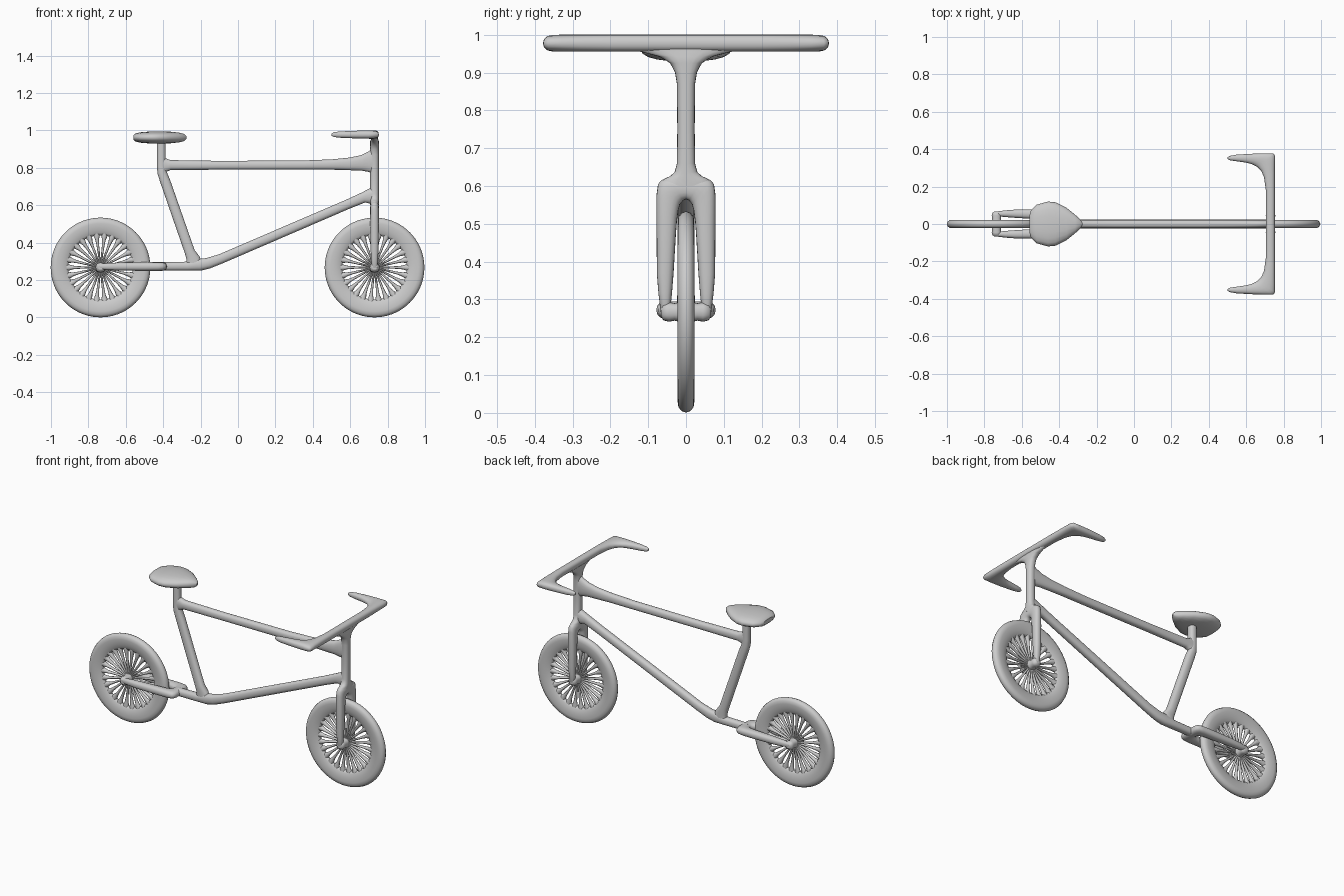
import bpy, bmesh
from math import sin, cos, pi, copysign
from mathutils import Vector


def finish(name, bm):
    bmesh.ops.recalc_face_normals(bm, faces=bm.faces[:])
    for f in bm.faces:
        f.smooth = len(f.verts) <= 4
    me = bpy.data.meshes.new(name)
    bm.to_mesh(me)
    bm.free()
    ob = bpy.data.objects.new(name, me)
    bpy.context.collection.objects.link(ob)
    return ob


def skin(bm, rings, closed=False):
    n = len(rings[0])
    pairs = list(zip(rings, rings[1:]))
    if closed:
        pairs.append((rings[-1], rings[0]))
    for p, q in pairs:
        for i in range(n):
            j = (i + 1) % n
            bm.faces.new((p[i], p[j], q[j], q[i]))
    if not closed:
        bm.faces.new(rings[0])
        bm.faces.new(rings[-1])


def strip(bm, sections, place, sides=20, power=0.85):
    """Tube between two planar edges; each section = (u0, v0, u1, v1, half depth)."""
    rings = []
    for u0, v0, u1, v1, h in sections:
        ring = []
        for i in range(sides):
            t = 2 * pi * i / sides
            c = copysign(abs(cos(t)) ** power, cos(t))
            s = copysign(abs(sin(t)) ** power, sin(t))
            u = (u0 + u1) / 2 + c * (u1 - u0) / 2
            v = (v0 + v1) / 2 + c * (v1 - v0) / 2
            ring.append(bm.verts.new(place(u, v, s * h)))
        rings.append(ring)
    skin(bm, rings)


def part(name, sections, place):
    bm = bmesh.new()
    strip(bm, sections, place)
    return finish(name, bm)


def mirrored(half):
    """Continue a half list of sections across v -> -v."""
    return [(a, -b, c, -d, h) for a, b, c, d, h in half[:0:-1]] + half


def side(u, v, w):
    return Vector((u, w, v))


REAR, FRONT, AXLE = -0.735, 0.73, 0.267

# Wheels: solid rounded rim, radiating spokes, hub
RIM = [(0.172, 0.006), (0.185, 0.013), (0.205, 0.019), (0.235, 0.0225),
       (0.252, 0.02), (0.262, 0.012), (0.2665, 0.0)]
RIM += [(r, -y) for r, y in RIM[-2::-1]]
SPOKES = 26
for label, cx in (("rear", REAR), ("front", FRONT)):
    bm = bmesh.new()
    rings = []
    for k in range(72):
        a = 2 * pi * k / 72
        rings.append([bm.verts.new((cx + r * cos(a), y, AXLE + r * sin(a))) for r, y in RIM])
    skin(bm, rings, closed=True)
    finish(label + "_rim", bm)

    bm = bmesh.new()
    for k in range(SPOKES):
        a = 2 * pi * k / SPOKES
        place = lambda u, v, w: Vector((cx + u * cos(a) - v * sin(a), w,
                                        AXLE + u * sin(a) + v * cos(a)))
        strip(bm, [(r, -t, r, t, h) for r, t, h in (
            (0.01, 0.004, 0.010), (0.06, 0.0055, 0.009), (0.12, 0.007, 0.009),
            (0.15, 0.010, 0.011), (0.168, 0.016, 0.012), (0.188, 0.021, 0.012))],
            place, sides=10, power=1)
    finish(label + "_spokes", bm)

    hub = [(-0.066, 0.012), (-0.06, 0.022), (-0.045, 0.026), (-0.03, 0.023), (-0.012, 0.028)]
    hub += [(-y, r) for y, r in hub[::-1]]
    part(label + "_hub", [(-r, y, r, y, r) for y, r in hub],
         lambda u, v, w: Vector((cx + u, v, AXLE + w)))

# Forks: one arch shape, upright at the front and lying flat at the rear
leg = [(0.298, 0, 0.355, 0, 0.023), (0.295, 0.008, 0.354, 0.045, 0.023),
       (0.285, 0.016, 0.349, 0.064, 0.023), (0.270, 0.020, 0.338, 0.074, 0.023),
       (0.240, 0.024, 0.310, 0.078, 0.023), (0.200, 0.027, 0.230, 0.078, 0.023),
       (0.100, 0.033, 0.100, 0.077, 0.021), (0.050, 0.037, 0.050, 0.073, 0.019),
       (0.000, 0.042, 0.000, 0.067, 0.015), (-0.018, 0.05, -0.018, 0.06, 0.008)]
part("front_fork", mirrored(leg), lambda u, v, w: Vector((FRONT + w, v, AXLE + u)))
part("rear_fork", mirrored(leg), lambda u, v, w: Vector((REAR + u, v, AXLE + 0.005 + w)))

# Steering column with flares into the fork and handlebar
column = [(0.600, 0.070), (0.618, 0.060), (0.626, 0.042), (0.637, 0.030), (0.660, 0.024),
          (0.75, 0.023), (0.87, 0.024), (0.90, 0.029), (0.925, 0.042), (0.942, 0.07),
          (0.955, 0.12), (0.97, 0.15)]
part("steering_column", [(-y, z, y, z, 0.023 if z < 0.95 else 0.018) for z, y in column],
     lambda u, v, w: Vector((FRONT + w, u, v)))

# Handlebar with grips swept back
bar = [(0.705, 0, 0.753, 0, 0.0225), (0.705, 0.18, 0.753, 0.20, 0.0225),
       (0.695, 0.25, 0.753, 0.28, 0.0225), (0.680, 0.285, 0.753, 0.33, 0.0225),
       (0.660, 0.305, 0.753, 0.365, 0.0225), (0.645, 0.313, 0.746, 0.377, 0.022),
       (0.630, 0.32, 0.70, 0.378, 0.0215), (0.600, 0.328, 0.64, 0.376, 0.020),
       (0.550, 0.335, 0.55, 0.371, 0.017), (0.512, 0.341, 0.512, 0.364, 0.013),
       (0.500, 0.348, 0.500, 0.357, 0.006)]
part("handlebar", mirrored(bar), lambda u, v, w: Vector((u, v, 0.9775 + w)))

# Frame tubes
part("top_tube", [(x, a, x, b, 0.022) for x, a, b in (
    (-0.41, 0.755, 0.87), (-0.385, 0.778, 0.85), (-0.36, 0.788, 0.841), (-0.1, 0.79, 0.837),
    (0.35, 0.79, 0.839), (0.5, 0.79, 0.845), (0.6, 0.787, 0.855), (0.66, 0.785, 0.868),
    (0.70, 0.778, 0.888), (0.735, 0.76, 0.92))], side)
part("down_tube", [
    (-0.42, 0.25, -0.42, 0.295, 0.023), (-0.27, 0.25, -0.27, 0.298, 0.024),
    (-0.20, 0.25, -0.22, 0.312, 0.025), (-0.15, 0.262, -0.17, 0.317, 0.024),
    (-0.08, 0.29, -0.10, 0.338, 0.023), (0.60, 0.583, 0.58, 0.63, 0.023),
    (0.68, 0.615, 0.66, 0.667, 0.023), (0.735, 0.60, 0.725, 0.70, 0.023)], side)
part("seat_tube", [
    (-0.433, 0.95, -0.387, 0.95, 0.023), (-0.433, 0.81, -0.387, 0.81, 0.023),
    (-0.431, 0.77, -0.382, 0.78, 0.023), (-0.415, 0.72, -0.363, 0.735, 0.023),
    (-0.285, 0.345, -0.232, 0.36, 0.023), (-0.275, 0.31, -0.205, 0.325, 0.023),
    (-0.28, 0.27, -0.19, 0.28, 0.022)], side)

# Seat: domed pad, wide at the back and narrowing to the nose
part("seat", [(x, -y, x, y, h) for x, y, h in (
    (-0.558, 0.05, 0.013), (-0.55, 0.075, 0.021), (-0.52, 0.103, 0.028),
    (-0.46, 0.12, 0.033), (-0.42, 0.116, 0.033), (-0.36, 0.086, 0.031),
    (-0.315, 0.05, 0.026), (-0.287, 0.024, 0.019), (-0.275, 0.006, 0.007))],
     lambda u, v, w: Vector((u, v, 0.962 + w)))
